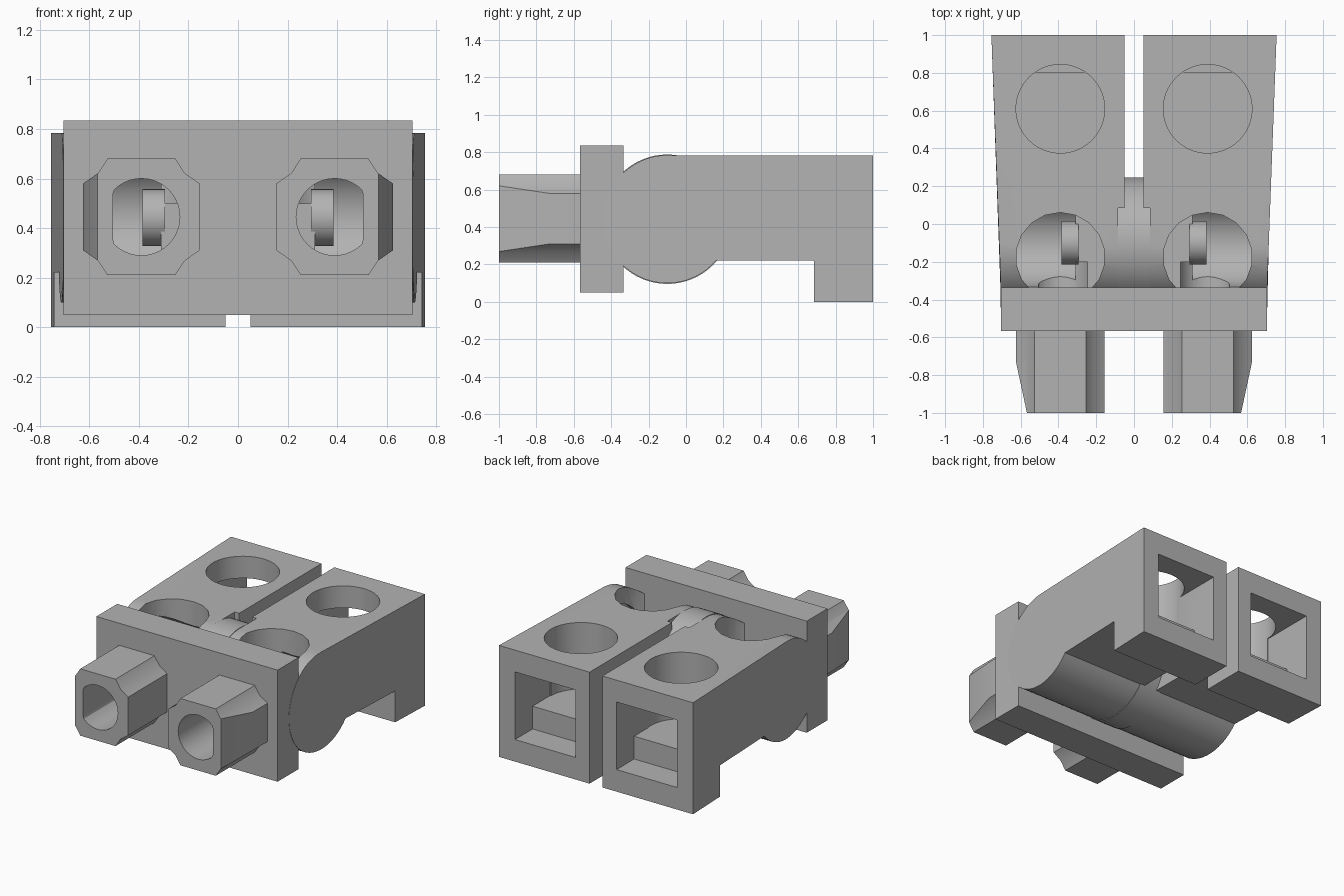
import bpy, bmesh, math
from mathutils import Matrix

if bpy.data.objects.get("Cube"):
    bpy.data.objects.remove(bpy.data.objects["Cube"], do_unlink=True)

grey = bpy.data.materials.new("plain grey")
grey.use_nodes = True
grey.diffuse_color = (0.45, 0.45, 0.45, 1)
grey.node_tree.nodes["Principled BSDF"].inputs["Base Color"].default_value = grey.diffuse_color


def finish(name, bm):
    bmesh.ops.recalc_face_normals(bm, faces=bm.faces)
    mesh = bpy.data.meshes.new(name)
    bm.to_mesh(mesh)
    bm.free()
    mesh.materials.append(grey)
    ob = bpy.data.objects.new(name, mesh)
    bpy.context.collection.objects.link(ob)
    return ob


def box(name, x, y, z):
    bm = bmesh.new()
    bmesh.ops.create_cube(bm, size=1)
    for v in bm.verts:
        v.co = [lo if c < 0 else hi for c, (lo, hi) in zip(v.co, (x, y, z))]
    return finish(name, bm)


def cylinder(name, axis, centre, r, length, sides=48):
    bm = bmesh.new()
    bmesh.ops.create_cone(bm, cap_ends=True, segments=sides, radius1=r, radius2=r, depth=length)
    turn = {"x": Matrix.Rotation(math.pi / 2, 4, "Y"),
            "y": Matrix.Rotation(math.pi / 2, 4, "X"), "z": Matrix()}[axis]
    bm.transform(Matrix.Translation(centre) @ turn)
    return finish(name, bm)


def prism(name, points, place, lo, hi):
    """Extrude a 2D outline between lo and hi; place maps (a, b, t) to xyz."""
    bm = bmesh.new()
    ends = [[bm.verts.new(place(a, b, t)) for a, b in points] for t in (lo, hi)]
    for end in ends:
        bm.faces.new(end)
    for i in range(len(points)):
        j = (i + 1) % len(points)
        bm.faces.new((ends[0][i], ends[0][j], ends[1][j], ends[1][i]))
    return finish(name, bm)


def cut(ob, *cutters):
    bpy.context.view_layer.objects.active = ob
    for c in cutters:
        mod = ob.modifiers.new("cut", "BOOLEAN")
        mod.operation, mod.solver, mod.object = "DIFFERENCE", "EXACT", c
        bpy.ops.object.modifier_apply(modifier=mod.name)
    for c in cutters:
        bpy.data.objects.remove(c, do_unlink=True)


def bore(x):
    """Round bore with a flat on its outer side."""
    s = 1 if x > 0 else -1
    pts = [(x + s * min(0.155 * math.cos(a), 0.115), 0.445 + 0.155 * math.sin(a))
           for a in (math.tau * i / 40 for i in range(40))]
    return prism("bore_cutter", pts, lambda a, b, t: (a, t, b), -1.1, -0.2)


HY, HZ, HR = -0.1, 0.442, 0.342     # hinge axis and radius
CX = 0.39                           # centre of each arm's holes

# Arm outline: rounded nose, flat top, foot at the rear
arc = [math.radians(90 + 230 * i / 36) for i in range(37)]
outline = [(HY + HR * math.cos(a), HZ + HR * math.sin(a)) for a in arc]
outline += [(0.685, 0.22), (0.685, 0), (1, 0), (1, 0.784)]

parts = []
for side, s in (("left", 1), ("right", -1)):
    def span(a, b):
        return tuple(sorted((s * a, s * b)))

    # Arm, widening towards the rear
    def arm_place(y, z, t):
        wide = max(0.707, 0.705 + 0.05 * (y + 0.33) / 1.33)
        return (s * (wide if t else 0.05), y, z)

    arm = prism(side + "_arm", outline, arm_place, 0, 1)
    cut(arm,
        # rear socket, stepped floor and round top hole
        box("socket", span(0.16, 0.63), (0.61, 1.1), (0.315, 0.63)),
        box("socket_step", span(0.16, 0.63), (0.805, 1.2), (0.155, 0.5)),
        cylinder("rear_hole", "z", (s * CX, 0.61, 0.715), 0.2345, 0.8, 64),
        # front pocket over the hinge
        cylinder("front_hole", "z", (s * CX, -0.175, 0.9), 0.236, 0.8, 18),
        cylinder("pocket", "x", (s * 0.47, HY, HZ), 0.235, 0.32),
        # clearance beside the centre ring
        box("notch", span(0, 0.085), (-0.1, 0.085), (0.6, 0.9)),
        bore(s * CX))
    parts.append(arm)

    # Hinge pin inside the pocket
    parts.append(cylinder(side + "_hinge_pin", "x", (s * 0.34, HY, HZ), 0.115, 0.09))

    # Front stud: square with scooped corners, outer side tapered at the tip
    corner = [(0.235, 0.135), (0.175, 0.177), (0.137, 0.235)]
    flip = corner[::-1]
    ring = (corner + [(-a, b) for a, b in flip]
            + [(-a, -b) for a, b in corner] + [(a, -b) for a, b in flip])
    stud = prism(side + "_stud", ring,
                 lambda a, b, t: (s * CX + a, t, 0.445 + b), -1, -0.5)
    wedge = prism("taper", [(0.627, -0.72), (0.567, -1), (0.545, -1.1), (0.9, -1.1), (0.9, -0.72)],
                  lambda a, b, t: (s * a, b, t), 0, 1)
    cut(stud, wedge, bore(s * CX))
    parts.append(stud)

# Front plate and centre ring
plate = box("front_plate", (-0.705, 0.705), (-0.567, -0.335), (0.05, 0.835))
cut(plate, bore(CX), bore(-CX))
parts.append(plate)
parts.append(cylinder("centre_ring", "x", (0, HY, HZ), 0.346, 0.168, 64))

# Smooth curved walls, keep edges crisp
bpy.ops.object.select_all(action="DESELECT")
for ob in parts:
    ob.select_set(True)
bpy.context.view_layer.objects.active = parts[0]
bpy.ops.object.shade_smooth_by_angle(angle=math.radians(25))
